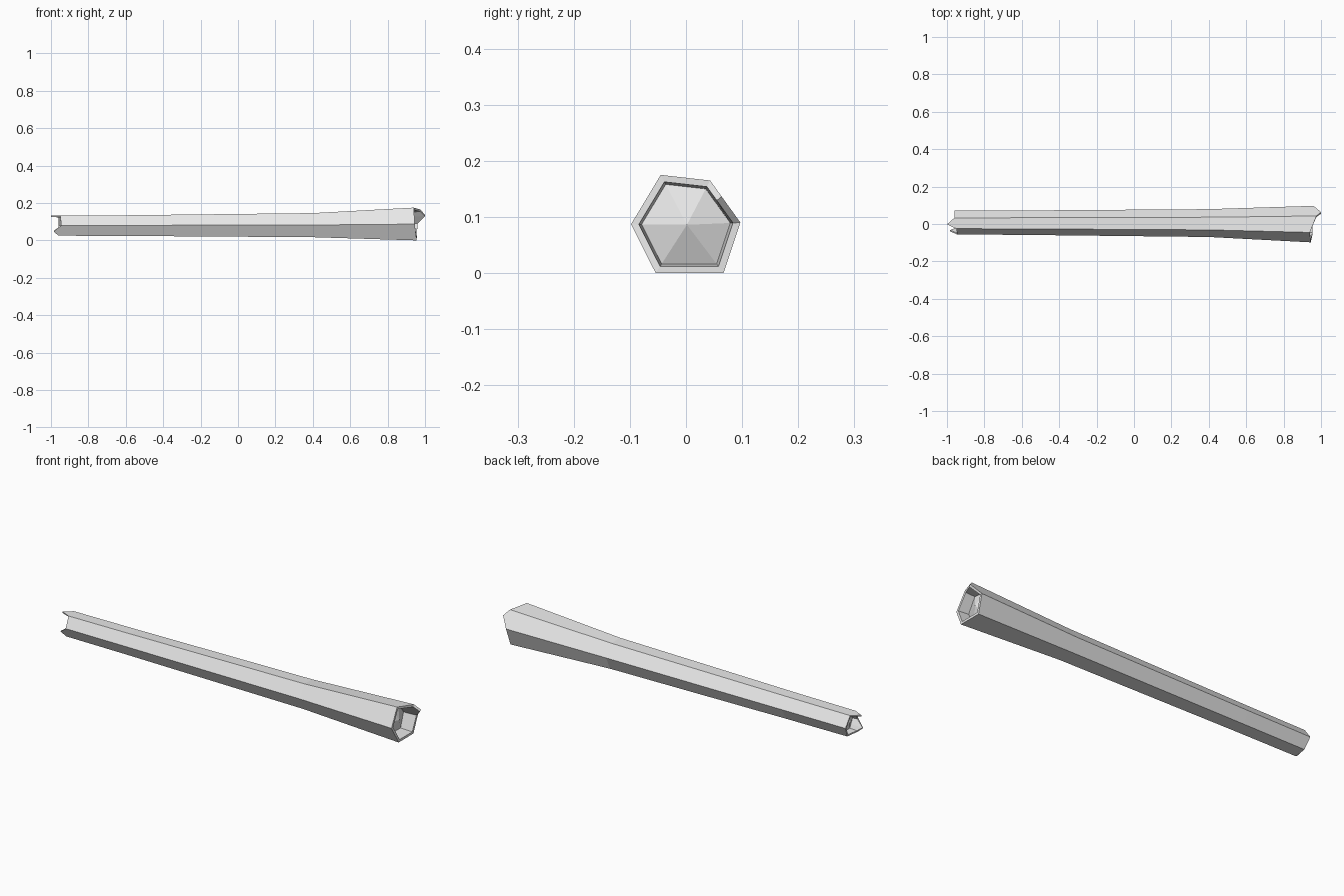
import bpy
import bmesh
from mathutils import Vector

cube = bpy.data.objects.get("Cube")
if cube:
    bpy.data.objects.remove(cube, do_unlink=True)

# Single pale grey material
grey = bpy.data.materials.new("pale_grey")
grey.use_nodes = True
colour = (0.8, 0.8, 0.8, 1)
grey.diffuse_color = colour
grey.node_tree.nodes["Principled BSDF"].inputs["Base Color"].default_value = colour

# Six-sided cross-sections (y, z) of the thin and the thick end
THIN = [(-.025, .132), (.033, .132), (.071, .08), (.042, .025), (-.028, .025), (-.056, .08)]
THICK = [(-.045, .175), (.043, .165), (.097, .09), (.067, 0), (-.054, 0), (-.098, .087)]


def section(x, t):
    """Cross-section at x, blended from thin (0) to thick (1)."""
    return [Vector((x, a[0] + (b[0] - a[0]) * t, a[1] + (b[1] - a[1]) * t))
            for a, b in zip(THIN, THICK)]


def broken_end(corners, xs, tips):
    """Jagged rim: corners at uneven lengths, with splinter tips on some sides."""
    for corner, x in zip(corners, xs):
        corner.x = x
    sides = []
    for i, corner in enumerate(corners):
        side = [corner]
        if i in tips:
            x, along = tips[i]
            tip = corner.lerp(corners[(i + 1) % len(corners)], along)
            tip.x = x
            side.append(tip)
        sides.append(side)
    return sides


def add_ring(bm, points):
    return [bm.verts.new(p) for p in points]


def bridge(bm, a, b):
    n = len(a)
    for i in range(n):
        j = (i + 1) % n
        bm.faces.new((a[i], a[j], b[j], b[i]))


def cap_end(bm, sides, ring, floor_x, peak_x):
    """Join body to rim, then sink a lip, a wall and a low pointed floor."""
    rim = [[bm.verts.new(p) for p in side] for side in sides]
    n = len(rim)
    for i in range(n):
        j = (i + 1) % n
        bm.faces.new([ring[j], ring[i]] + rim[i] + [rim[j][0]])
    loop = [v for side in rim for v in side]
    corners = [side[0].co for side in rim]
    centre = sum(corners, Vector()) / n

    def shrink(scale, x=None):
        points = []
        for v in loop:
            p = centre.lerp(v.co, scale)
            p.x = v.co.x if x is None else x
            points.append(p)
        return add_ring(bm, points)

    lip = shrink(.86)
    floor = shrink(.81, floor_x)
    bridge(bm, loop, lip)
    bridge(bm, lip, floor)
    peak = bm.verts.new((peak_x, centre.y, centre.z))
    for i, v in enumerate(floor):
        bm.faces.new((v, floor[(i + 1) % len(floor)], peak))


# Shaft: straight body that flares toward the thick end
bm = bmesh.new()
near_thin = add_ring(bm, section(-.6, .05))
near_thick = add_ring(bm, section(.4, .32))
bridge(bm, near_thin, near_thick)

thin_rim = broken_end(section(-.95, 0), [-.95, -.96, -.96, -.95, -.96, -.945],
                      {0: (-1, .4), 4: (-.985, .4)})
thick_rim = broken_end(section(.95, 1), [.94, .975, .96, .955, .955, .945],
                       {1: (1, .38)})
cap_end(bm, thin_rim, near_thin, -.92, -.94)
cap_end(bm, thick_rim, near_thick, .89, .92)
bmesh.ops.recalc_face_normals(bm, faces=bm.faces)

mesh = bpy.data.meshes.new("broken_shaft")
bm.to_mesh(mesh)
bm.free()
mesh.materials.append(grey)
shaft = bpy.data.objects.new("broken_shaft", mesh)
bpy.context.collection.objects.link(shaft)
